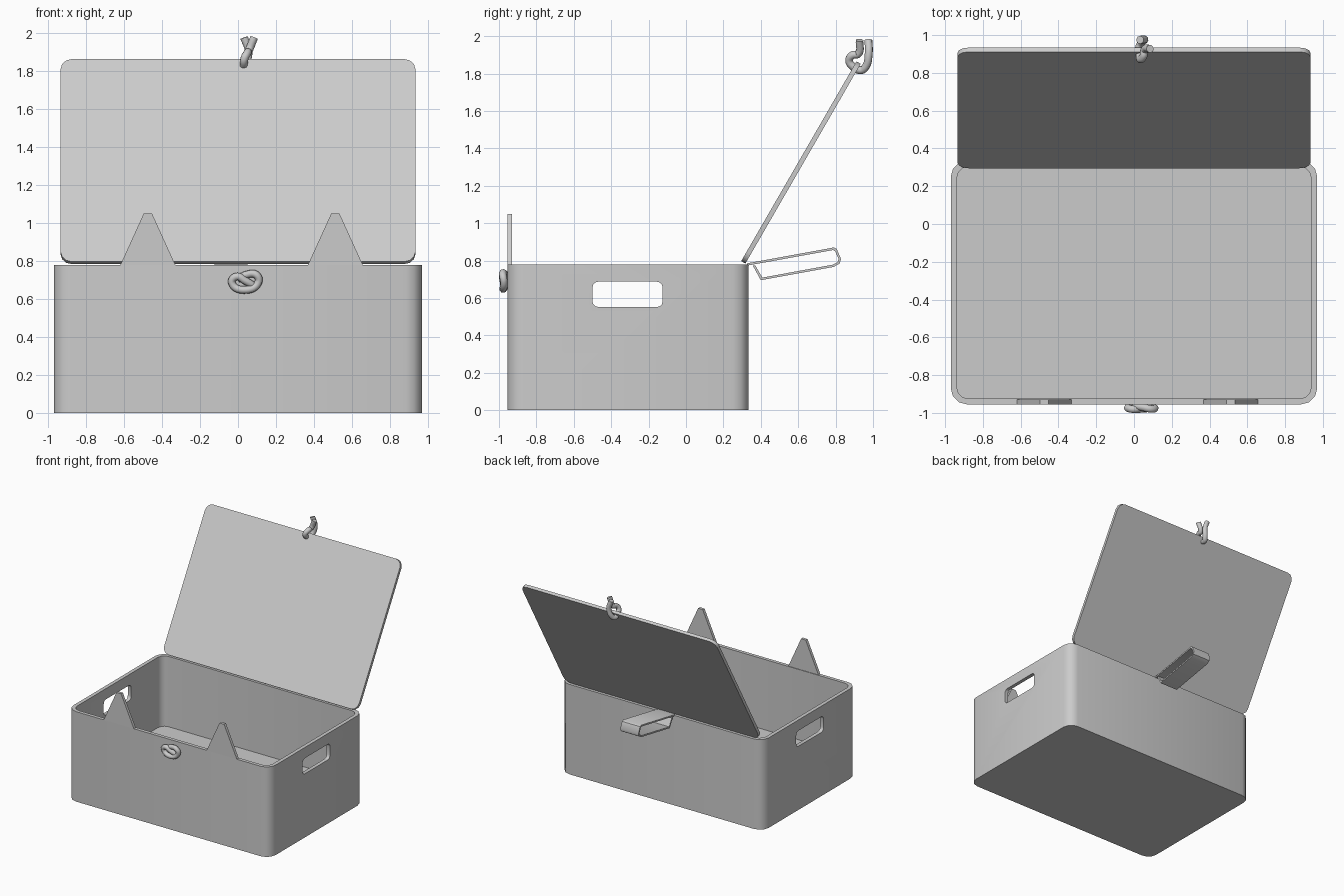
import bpy, bmesh, math
from math import sin, cos, pi, radians

if "Cube" in bpy.data.objects:
    bpy.data.objects.remove(bpy.data.objects["Cube"])


def rounded_rect(u0, u1, v0, v1, r, seg=3):
    pts = []
    for cu, cv, a in ((u1 - r, v1 - r, 0), (u0 + r, v1 - r, 90),
                      (u0 + r, v0 + r, 180), (u1 - r, v0 + r, 270)):
        for i in range(seg + 1):
            t = radians(a + 90 * i / seg)
            pts.append((cu + r * cos(t), cv + r * sin(t)))
    return pts


def smooth(ob, angle=40):
    for p in ob.data.polygons:
        p.use_smooth = True
    ob.data.set_sharp_from_angle(angle=radians(angle))


def prism(name, pts, w0, w1, place, angle=40):
    """Extrude a 2D outline from w0 to w1; place maps (u, v, w) to x, y, z."""
    bm = bmesh.new()
    a = [bm.verts.new(place(u, v, w0)) for u, v in pts]
    b = [bm.verts.new(place(u, v, w1)) for u, v in pts]
    n = len(pts)
    bm.faces.new(a[::-1])
    bm.faces.new(b)
    for i in range(n):
        j = (i + 1) % n
        bm.faces.new((a[i], a[j], b[j], b[i]))
    bmesh.ops.recalc_face_normals(bm, faces=bm.faces)
    me = bpy.data.meshes.new(name)
    bm.to_mesh(me)
    bm.free()
    ob = bpy.data.objects.new(name, me)
    bpy.context.collection.objects.link(ob)
    smooth(ob, angle)
    return ob


def cut(ob, cutter):
    m = ob.modifiers.new("cut", 'BOOLEAN')
    m.operation, m.solver, m.object = 'DIFFERENCE', 'EXACT', cutter
    bpy.context.view_layer.objects.active = ob
    bpy.ops.object.modifier_apply(modifier=m.name)
    bpy.data.objects.remove(cutter)


def rope(name, pts, r):
    cu = bpy.data.curves.new(name, 'CURVE')
    cu.dimensions = '3D'
    cu.bevel_depth, cu.bevel_resolution = r, 3
    cu.resolution_u = 8
    cu.use_fill_caps = True
    sp = cu.splines.new('BEZIER')
    sp.bezier_points.add(len(pts) - 1)
    for bp, p in zip(sp.bezier_points, pts):
        bp.co = p
        bp.handle_left_type = bp.handle_right_type = 'AUTO'
    ob = bpy.data.objects.new(name, cu)
    bpy.context.collection.objects.link(ob)


flat = lambda u, v, w: (u, v, w)        # outline in plan
side = lambda u, v, w: (w, u, v)        # outline seen from the side
front = lambda u, v, w: (u, w, v)       # outline seen from the front

# open box with a raised floor and a hand hole in each end
box = prism("box", rounded_rect(-0.97, 0.97, -0.955, 0.335, 0.085), 0, 0.78, flat)
cut(box, prism("cavity", rounded_rect(-0.938, 0.938, -0.925, 0.303, 0.06), 0.17, 1, flat))
cut(box, prism("hand_holes", rounded_rect(-0.5, -0.125, 0.552, 0.687, 0.03), -1.2, 1.2, side))
smooth(box)

# open lid, tilted back at 60 degrees
c, s = cos(pi / 3), sin(pi / 3)
prism("lid", rounded_rect(-0.935, 0.935, 0, 1.233, 0.06), 0, 0.026,
      lambda u, v, w: (u, 0.295 + v * c + w * s, 0.797 + v * s - w * c))

# pointed ears on the front rim
for name, x in (("left_ear", -0.475), ("right_ear", 0.513)):
    prism(name, [(x - 0.147, 0.775), (x + 0.147, 0.775),
                 (x + 0.022, 1.05), (x - 0.022, 1.05)], -0.955, -0.93, front, 20)

# tail: a folded strap on the back
outer = [(0.325, 0.785), (0.79, 0.87), (0.806, 0.862), (0.829, 0.808),
         (0.822, 0.785), (0.79, 0.766), (0.40, 0.695), (0.358, 0.772)]
inner = [(0.37, 0.775), (0.408, 0.709), (0.785, 0.778), (0.81, 0.792),
         (0.816, 0.808), (0.797, 0.85), (0.786, 0.856), (0.327, 0.773)]
prism("tail", outer + inner, -0.124, 0.05, side)

# knotted rope on the front wall
rope("front_knot", [(0.09, -0.962, 0.665), (0.04, -0.978, 0.695), (-0.01, -0.98, 0.718),
                    (-0.032, -0.972, 0.685), (0.045, -0.978, 0.648), (0.108, -0.974, 0.69),
                    (0.095, -0.98, 0.728), (0.045, -0.97, 0.728), (0.0, -0.962, 0.705)], 0.02)

# knotted rope on the lid edge
rope("lid_knot", [(0.032, 0.975, 1.978), (0.055, 0.977, 1.91), (0.04, 0.96, 1.835),
                  (0.027, 0.935, 1.818), (0.03, 0.895, 1.835), (0.035, 0.872, 1.87),
                  (0.05, 0.89, 1.898), (0.055, 0.92, 1.905), (0.085, 0.928, 1.978)], 0.021)
